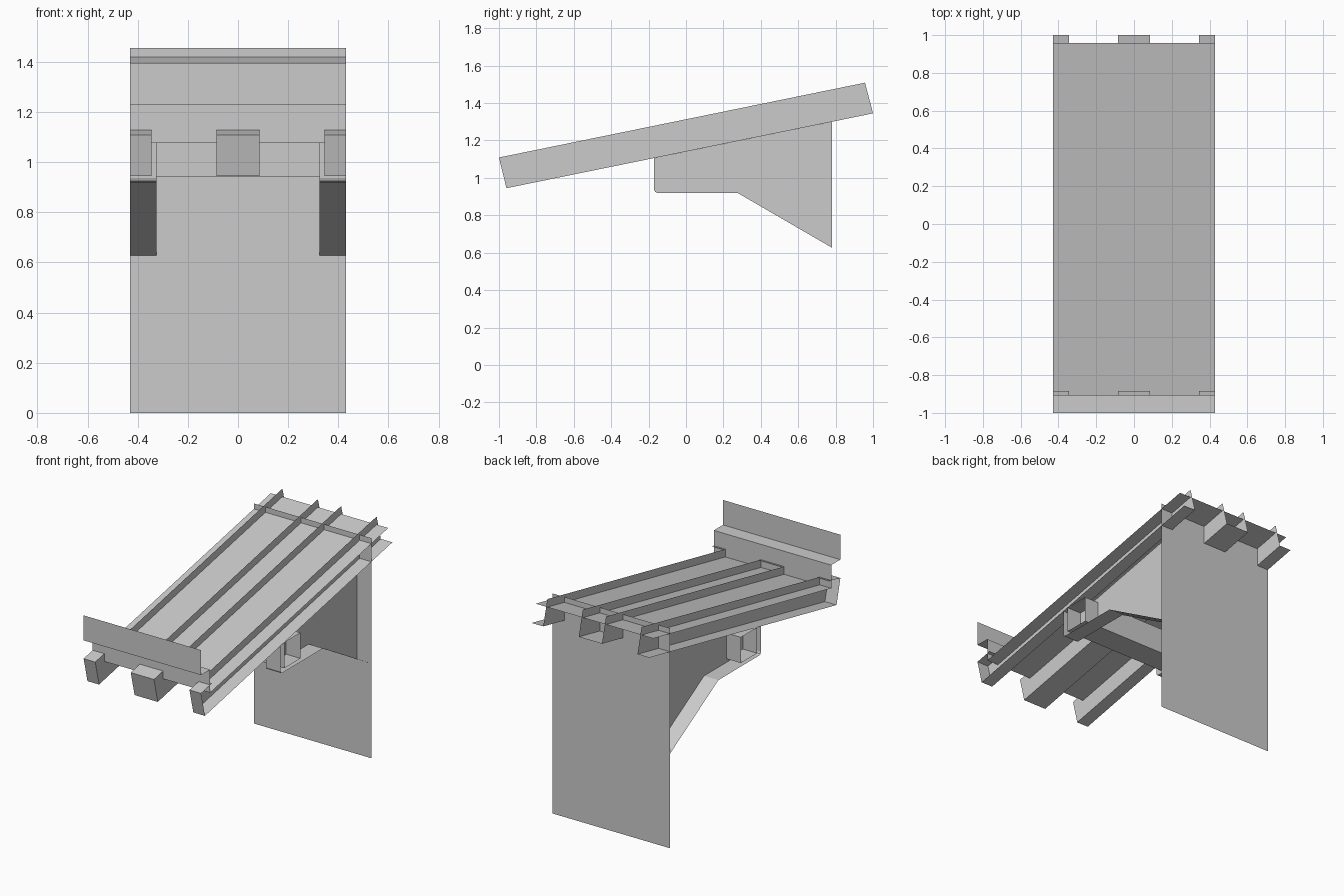
import bpy

if "Cube" in bpy.data.objects:
    bpy.data.objects.remove(bpy.data.objects["Cube"])

HALF = 0.43      # half width of the canopy
SLOPE = 0.204    # rise of the roof per unit of y


def make(name, verts, faces):
    mesh = bpy.data.meshes.new(name)
    mesh.from_pydata(verts, [], faces)
    mesh.update()
    obj = bpy.data.objects.new(name, mesh)
    bpy.context.collection.objects.link(obj)
    return obj


def sheet(name, profile, x0, x1, closed=False):
    """Thin sheet: a (y, z) profile swept from x0 to x1."""
    n = len(profile)
    verts = [(x, y, z) for x in (x0, x1) for y, z in profile]
    count = n if closed else n - 1
    faces = [(i, (i + 1) % n, n + (i + 1) % n, n + i) for i in range(count)]
    return make(name, verts, faces)


def side(name, outline, x):
    """Flat plate in the y-z plane."""
    return make(name, [(x, y, z) for y, z in outline], [range(len(outline))])


# Back wall, its top rising just above the roof sheet
sheet("back_wall", [(0.78, 0), (0.78, 1.456)], -HALF, HALF)

# Sloping roof sheet
sheet("roof_panel", [(-0.905, 1.077), (0.957, 1.456)], -HALF, HALF)

# Stepped front fascia
sheet("front_fascia", [(-1, 1.395), (-1, 1.23), (-0.905, 1.23), (-0.905, 1.077)], -HALF, HALF)

# Rafters: bottom strip, front plate and short top cap, with thin side webs
top_front, top_back = (-1.0, 1.109), (0.957, 1.509)
low_front, low_back = (-0.96, 0.945), (1.0, 1.345)
cap_end = (-0.885, 1.109 + 0.115 * SLOPE)
channel = [cap_end, top_front, low_front, low_back]
web = [top_front, low_front, low_back, top_back]
for name, x0, x1, webs in (("left_rafter", -HALF, -0.345, [-0.345]),
                           ("middle_rafter", -0.085, 0.085, [-0.085, 0.085]),
                           ("right_rafter", 0.345, HALF, [0.345])):
    sheet(name, channel, x0, x1)
    for x in webs:
        side(name + "_web", web, x)

# Brackets: inner web plate with an outward flange along the lower edge
edge = [(-0.17, 1.106), (-0.17, 0.937), (-0.165, 0.925), (-0.153, 0.92),
        (0.275, 0.92), (0.78, 0.627)]
for label, s in (("left", -1), ("right", 1)):
    side(label + "_bracket_web", edge + [(0.78, 1.30)], s * 0.325)
    sheet(label + "_bracket_flange", edge, s * 0.325, s * HALF)

# Open-ended square tube joining the brackets
sheet("cross_tube", [(-0.13, 0.943), (0.04, 0.943), (0.04, 1.113), (-0.13, 1.113)],
      -HALF, HALF, closed=True)
